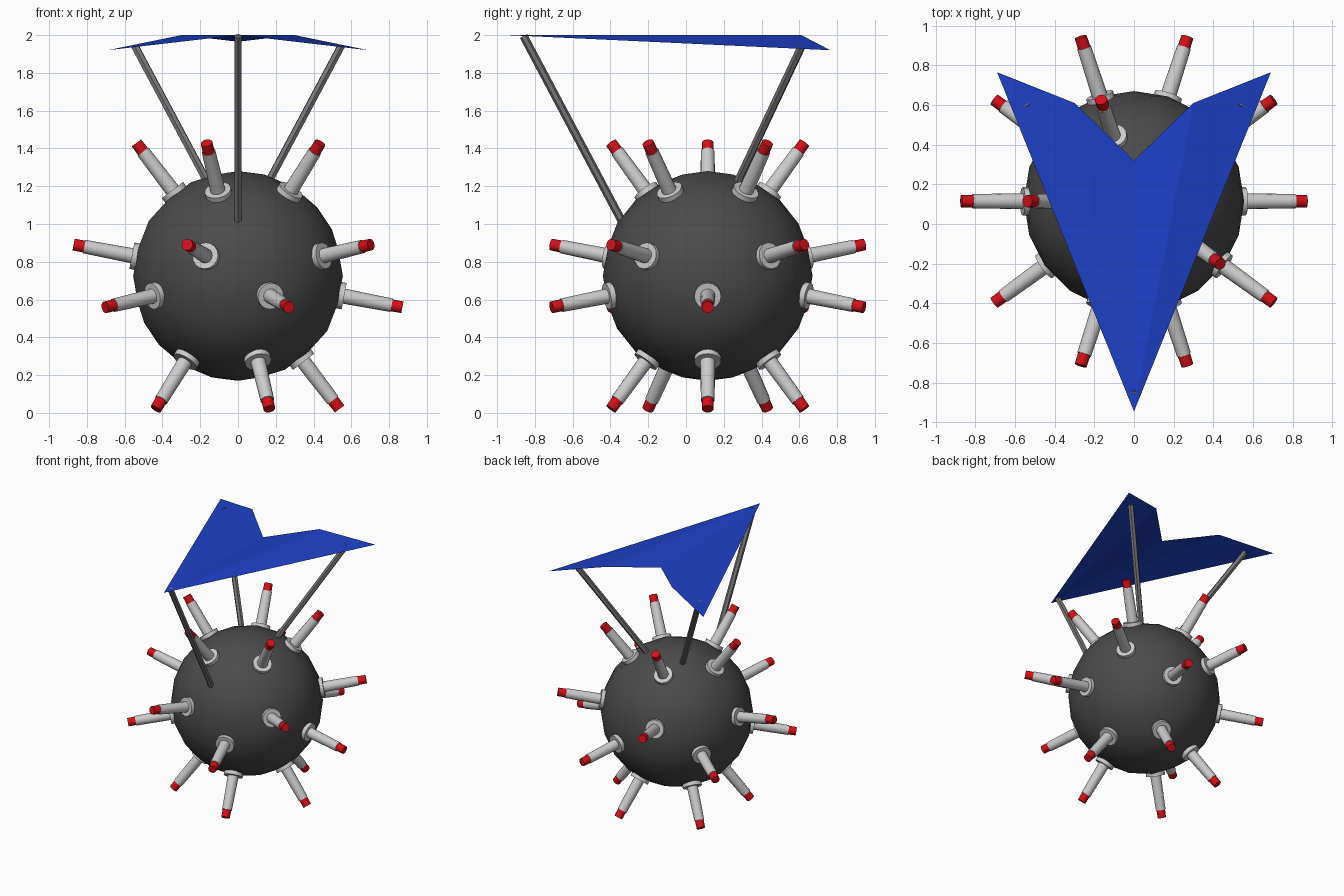
import bpy, bmesh
from math import radians
from mathutils import Vector, Matrix

if "Cube" in bpy.data.objects:
    bpy.data.objects.remove(bpy.data.objects["Cube"])

CENTRE = Vector((0, 0.115, 0.725))
RADIUS = 0.555


def material(name, rgb):
    m = bpy.data.materials.new(name)
    m.diffuse_color = (*rgb, 1)
    m.use_nodes = True
    m.node_tree.nodes["Principled BSDF"].inputs["Base Color"].default_value = m.diffuse_color
    return m


def finish(bm, name, mat=None, smooth=None):
    me = bpy.data.meshes.new(name)
    bm.to_mesh(me)
    bm.free()
    ob = bpy.data.objects.new(name, me)
    bpy.context.collection.objects.link(ob)
    if mat:
        me.materials.append(mat)
    if smooth:
        bpy.ops.object.select_all(action='DESELECT')
        ob.select_set(True)
        bpy.context.view_layer.objects.active = ob
        bpy.ops.object.shade_smooth_by_angle(angle=radians(smooth))
    return ob


def rod(bm, a, b, r1, r2, sides):
    """Tapered cylinder from a to b."""
    d = b - a
    rot = d.to_track_quat('Z', 'Y').to_matrix().to_4x4()
    bmesh.ops.create_cone(bm, cap_ends=True, segments=sides, radius1=r1, radius2=r2,
                          depth=d.length, matrix=Matrix.Translation((a + b) / 2) @ rot)


dark = material("dark_grey", (0.07, 0.07, 0.07))
mid = material("strut_grey", (0.18, 0.18, 0.18))
red = material("red", (0.65, 0.005, 0.01))
blue = material("blue", (0.013, 0.053, 0.58))

# round body
bm = bmesh.new()
bmesh.ops.create_icosphere(bm, subdivisions=3, radius=RADIUS,
                           matrix=Matrix.Translation(CENTRE))
finish(bm, "body", dark, 40)

# one spike direction per face of a plain icosahedron
ico = bmesh.new()
bmesh.ops.create_icosphere(ico, subdivisions=1, radius=1)
directions = [f.calc_center_median().normalized() for f in ico.faces]
ico.free()

# spikes: collar, shaft and red tip (start, end, start radius, end radius)
for name, s, e, r1, r2, mat in (
        ("spike_collars", 0.50, 0.572, 0.071, 0.071, None),
        ("spike_shafts", 0.50, 0.828, 0.041, 0.036, None),
        ("spike_tips", 0.82, 0.886, 0.032, 0.031, red)):
    bm = bmesh.new()
    for d in directions:
        rod(bm, CENTRE + d * s, CENTRE + d * e, r1, r2, 16)
    finish(bm, name, mat, 40)

# folded wing: two mirrored panels each side, creased along the fold
bm = bmesh.new()
nose = bm.verts.new((0, -0.945, 2.0))
notch = bm.verts.new((0, 0.32, 1.965))
for side in (1, -1):
    fold = bm.verts.new((side * 0.30, 0.61, 2.0))
    tip = bm.verts.new((side * 0.69, 0.765, 1.92))
    for tri in ((nose, fold, notch), (nose, tip, fold)):
        bm.faces.new(tri if side > 0 else tri[::-1])
bm.normal_update()
finish(bm, "wing", blue)

# struts from the wing into the body
for name, top, foot in (
        ("front_strut", (0, -0.86, 1.995), (0, -0.297, 0.935)),
        ("right_strut", (0.545, 0.612, 1.94), (0.122, 0.238, 1.148)),
        ("left_strut", (-0.545, 0.612, 1.94), (-0.122, 0.238, 1.148))):
    bm = bmesh.new()
    rod(bm, Vector(foot), Vector(top), 0.022, 0.022, 6)
    finish(bm, name, mid)
